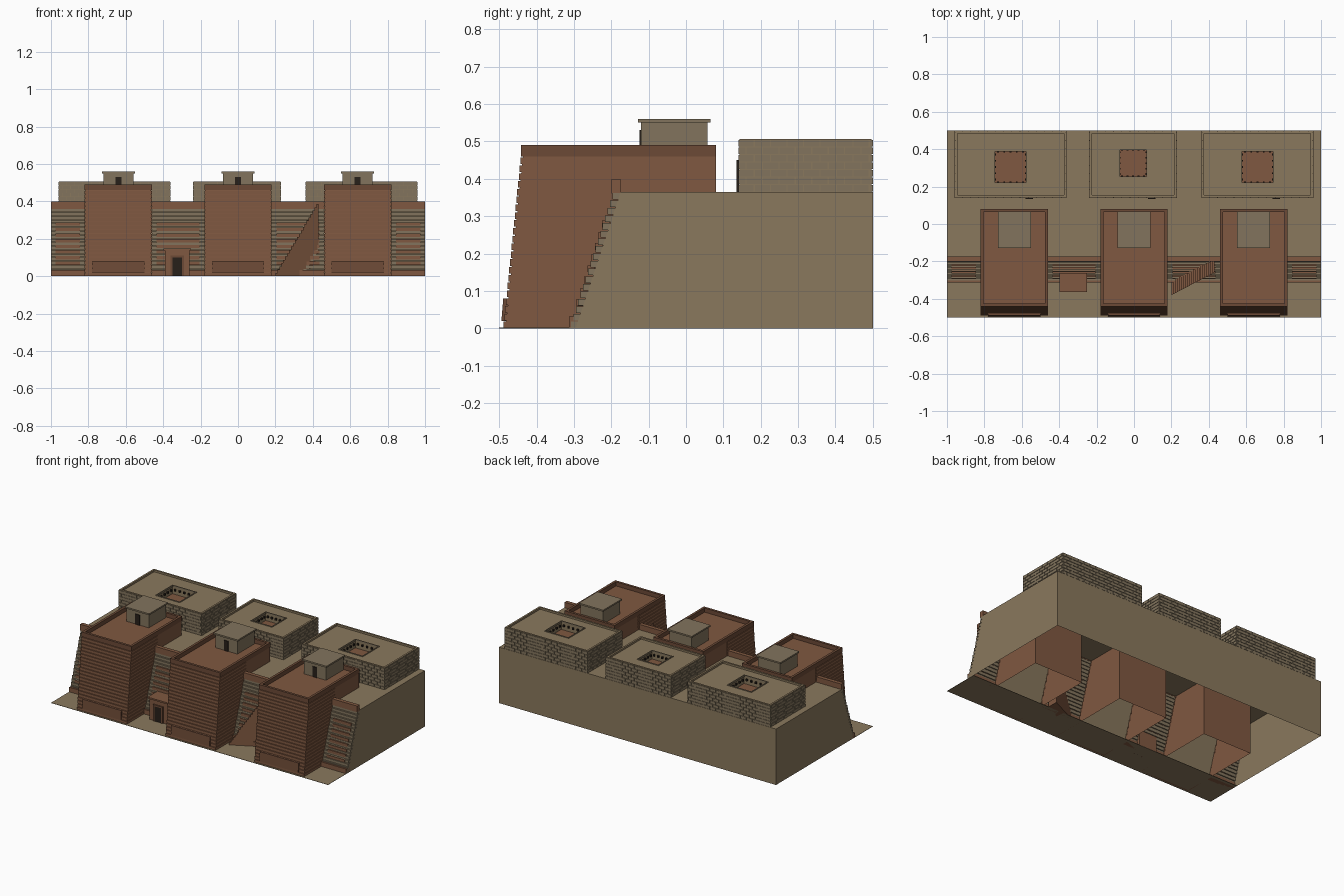
import bpy, bmesh

if "Cube" in bpy.data.objects:
    bpy.data.objects.remove(bpy.data.objects["Cube"])

def mat(name, rgb):
    m = bpy.data.materials.new(name)
    m.diffuse_color = (*rgb, 1)
    m.use_nodes = True
    m.node_tree.nodes["Principled BSDF"].inputs["Base Color"].default_value = m.diffuse_color
    return m

CLAY = mat("clay", (0.215, 0.098, 0.052))
CLAY_DARK = mat("clay_dark", (0.15, 0.068, 0.037))
SAND = mat("sand", (0.255, 0.19, 0.11))
STONE = mat("stone", (0.225, 0.175, 0.11))
DARK = mat("dark_opening", (0.02, 0.014, 0.01))

def rect(x0, x1, y0, y1, z):
    return [(x0, y0, z), (x1, y0, z), (x1, y1, z), (x0, y1, z)]

class Part:
    """Collects solids into one named object."""
    def __init__(self):
        self.bm = bmesh.new()

    def hexa(self, low, high, bottom=True, top=True):
        a = [self.bm.verts.new(p) for p in low]
        b = [self.bm.verts.new(p) for p in high]
        for i in range(4):
            j = (i + 1) % 4
            self.bm.faces.new((a[i], a[j], b[j], b[i]))
        if top:
            self.bm.faces.new(b)
        if bottom:
            self.bm.faces.new(a[::-1])

    def box(self, x0, x1, y0, y1, z0, z1, bottom=True):
        self.hexa(rect(x0, x1, y0, y1, z0), rect(x0, x1, y0, y1, z1), bottom)

    def rim(self, x0, x1, y0, y1, z0, z1, t):
        self.box(x0, x1, y0, y0 + t, z0, z1)
        self.box(x0, x1, y1 - t, y1, z0, z1)
        self.box(x0, x0 + t, y0 + t, y1 - t, z0, z1)
        self.box(x1 - t, x1, y0 + t, y1 - t, z0, z1)

    def done(self, name, material):
        me = bpy.data.meshes.new(name)
        self.bm.to_mesh(me)
        self.bm.free()
        me.materials.append(material)
        ob = bpy.data.objects.new(name, me)
        bpy.context.collection.objects.link(ob)

# Ground strip and the open-bottomed terrace
p = Part()
p.box(-1, 1, -0.5, -0.26, 0, 0.002)
p.done("ground_strip", SAND)
p = Part()
p.hexa(rect(-1, 1, -0.295, 0.5, 0), rect(-1, 1, -0.175, 0.5, 0.365), bottom=False)
p.done("terrace", SAND)

# Battered curtain wall between the bastions
def wall_y(z):
    return -0.308 + 0.118 * z / 0.365

courses, bands, cap = Part(), Part(), Part()
for x0, x1 in ((-1, -0.82), (-0.46, -0.18), (0.18, 0.46), (0.82, 1)):
    n = 18
    for i in range(n):
        z = 0.365 * i / n
        y = wall_y(z)
        courses.box(x0, x1, y, y + 0.02, z, z + 0.0175)
    for i in range(8):
        z = 0.06 + 0.03 * i
        y = wall_y(z) - 0.004
        bands.box(x0 + 0.025, x1 - 0.025, y, y + 0.02, z, z + 0.018)
    cap.box(x0, x1, -0.2, -0.175, 0.36, 0.4)
    cap.box(x0, x1, -0.313, -0.28, 0, 0.032)
courses.done("curtain_courses", STONE)
bands.done("curtain_bands", CLAY)
cap.done("curtain_parapet_and_base", CLAY)

def front_y(z):
    return -0.488 + 0.047 * z / 0.46

# Bastions with brick courses, parapet and roof hut
for cx in (-0.64, 0, 0.64):
    x0, x1 = cx - 0.18, cx + 0.18
    p = Part()
    p.hexa(rect(x0 + 0.004, x1 - 0.004, -0.483, 0.08, 0),
           rect(x0 + 0.004, x1 - 0.004, -0.436, 0.08, 0.463), bottom=False)
    p.done("bastion_core", CLAY)
    p = Part()
    n = 22
    for i in range(n):
        z = 0.46 * i / n
        y, top = front_y(z), z + 0.0175
        p.box(x0, x1, y, y + 0.008, z, top)
        side_end = wall_y(min(z, 0.365)) + 0.02
        p.box(x0, x0 + 0.005, y + 0.008, side_end, z, top)
        p.box(x1 - 0.005, x1, y + 0.008, side_end, z, top)
    p.done("bastion_courses", CLAY)
    p = Part()
    p.rim(x0, x1, -0.442, 0.08, 0.46, 0.49, 0.016)
    p.done("bastion_parapet", CLAY_DARK)
    p = Part()
    p.hexa(rect(cx - 0.14, cx + 0.14, -0.494, -0.48, 0.02),
           rect(cx - 0.14, cx + 0.14, -0.489, -0.475, 0.08))
    p.done("bastion_base_panel", CLAY_DARK)
    p = Part()
    p.box(cx - 0.08, cx + 0.08, -0.12, 0.058, 0.46, 0.55)
    p.box(cx - 0.088, cx + 0.088, -0.128, 0.066, 0.55, 0.56)
    p.done("roof_hut", STONE)
    p = Part()
    p.box(cx - 0.016, cx + 0.016, -0.124, -0.118, 0.463, 0.53)
    p.done("roof_hut_door", DARK)

# Stepped ramp against the wall
p = Part()
n = 22
for i in range(n):
    t0, t1 = i / n, (i + 1) / n
    xa, xb = 0.2 + 0.23 * t0, 0.2 + 0.23 * t1
    quad = [(xa, -0.38 + 0.12 * t0), (xb, -0.38 + 0.12 * t1),
            (xb, -0.30 + 0.11 * t1), (xa, -0.30 + 0.11 * t0)]
    p.hexa([(*q, 0) for q in quad], [(*q, 0.385 * t1) for q in quad])
p.done("stair", CLAY)

# Gatehouse
p = Part()
p.box(-0.39, -0.26, -0.355, -0.26, 0, 0.14)
p.box(-0.398, -0.252, -0.363, -0.25, 0.138, 0.148)
p.done("gatehouse", CLAY)
p = Part()
p.box(-0.35, -0.3, -0.36, -0.35, 0, 0.1)
p.done("gate_door", DARK)
p = Part()
p.box(-0.36, -0.35, -0.363, -0.35, 0, 0.11)
p.box(-0.3, -0.29, -0.363, -0.35, 0, 0.11)
p.box(-0.36, -0.29, -0.363, -0.35, 0.1, 0.11)
p.done("gate_frame", CLAY_DARK)

# Rear houses with sunken courtyards
Z0, ROOF, TOP, E = 0.365, 0.495, 0.507, 0.003
for x0, x1, cx, cy, h in ((-0.96, -0.36, -0.66, 0.305, 0.088),
                          (-0.24, 0.23, -0.005, 0.325, 0.077),
                          (0.36, 0.96, 0.66, 0.305, 0.088)):
    y0, y1 = 0.14, 0.5
    p = Part()
    a, b, c, d = x0 + E, x1 - E, y0 + E, y1 - E
    p.box(a, b, c, cy - h, Z0, ROOF)
    p.box(a, b, cy + h, d, Z0, ROOF)
    p.box(a, cx - h, cy - h, cy + h, Z0, ROOF)
    p.box(cx + h, b, cy - h, cy + h, Z0, ROOF)
    p.rim(a, b, c, d, ROOF, TOP, 0.012)
    p.done("house_walls", SAND)
    # staggered stone facing
    p = Part()
    rows = 7
    for r in range(rows):
        z = Z0 + 0.14 * r / rows + 0.001
        zt = z + 0.0175
        for lo, hi, along_x in ((x0, x1, True), (y0, y1, False)):
            s = lo - (0.022 if r % 2 else 0)
            while s < hi - 0.003:
                u, v = max(s, lo), min(s + 0.041, hi)
                if along_x:
                    p.box(u, v, y0, y0 + E, z, zt)
                    p.box(u, v, y1 - E, y1, z, zt)
                else:
                    p.box(x0, x0 + E, u, v, z, zt)
                    p.box(x1 - E, x1, u, v, z, zt)
                s += 0.044
    p.done("house_stone_facing", STONE)
    p = Part()
    p.box(cx - h, cx + h, cy - h, cy + h, 0.435, 0.44)
    p.done("courtyard_floor", CLAY)
    p = Part()
    p.rim(cx - h, cx + h, cy - h, cy + h, 0.488, 0.499, 0.006)
    p.done("courtyard_kerb", STONE)
    # beam ends around the courtyard
    p = Part()
    for k in range(5):
        o = (k - 2) * h * 0.38
        for s in (-1, 1):
            e0, e1 = sorted((s * h, s * (h - 0.01)))
            p.box(cx + o - 0.005, cx + o + 0.005, cy + e0, cy + e1, 0.464, 0.476)
            p.box(cx + e0, cx + e1, cy + o - 0.005, cy + o + 0.005, 0.464, 0.476)
    p.done("courtyard_beams", DARK)
    p = Part()
    p.box(cx + 0.08, cx + 0.12, 0.135, 0.142, Z0, 0.45)
    p.done("house_door", DARK)
